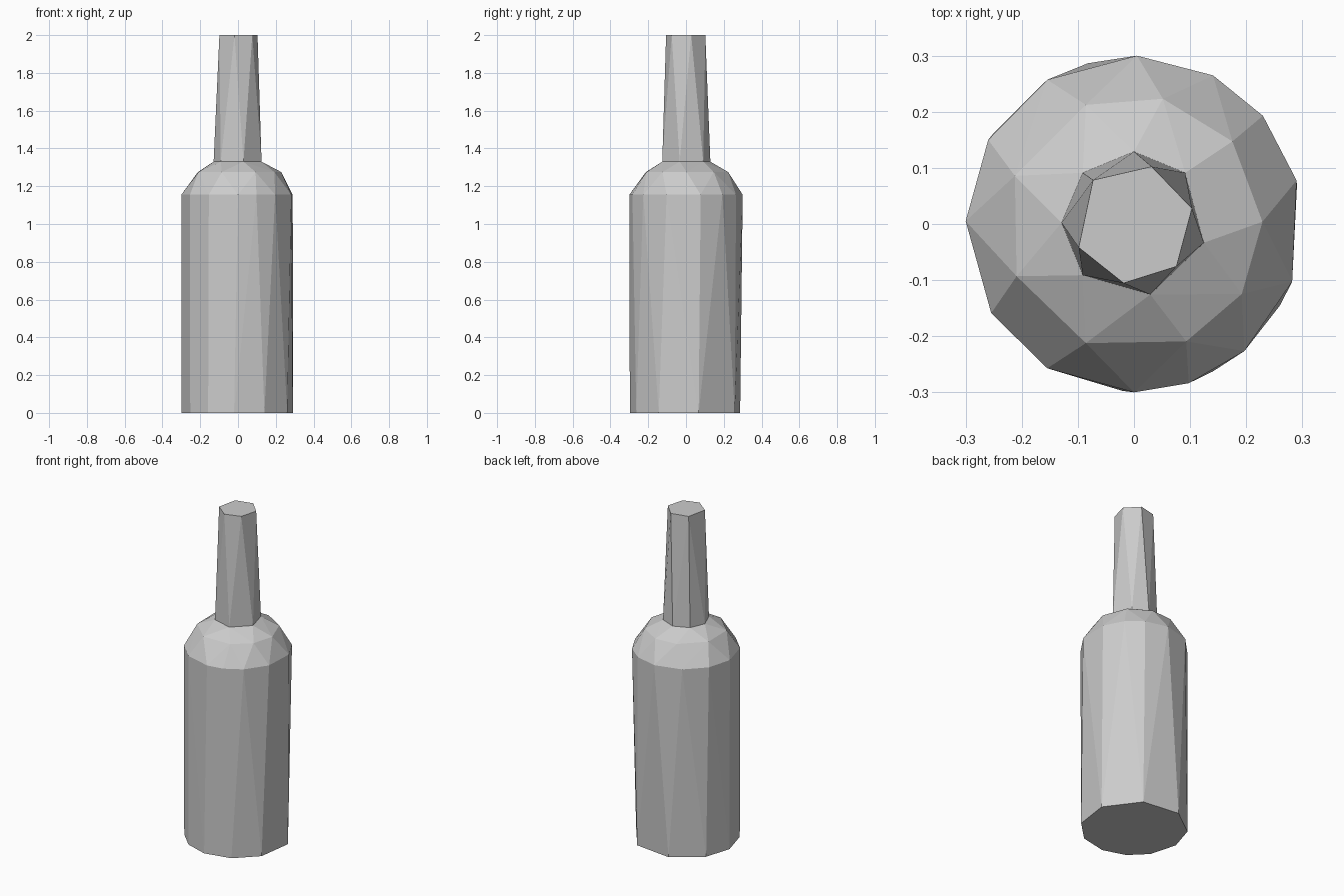
import bpy, bmesh
from math import radians, cos, sin

if "Cube" in bpy.data.objects:
    bpy.data.objects.remove(bpy.data.objects["Cube"])

# Faceted rings: (height, radius, corner angles in degrees)
BASE = (0.0, 0.298, [13, 60, 106, 147, 179, 212, 238, 266, 298, 331])
BODY_TOP = (1.155, 0.3, [15, 40, 62, 89, 121, 150, 179, 212, 239, 270, 289, 311, 340])
SHOULDER = (1.275, 0.229, [1, 40, 77, 112, 158, 204, 248, 294, 327])
NECK_BASE = (1.33, 0.129, [45, 90, 135, 179, 225, 283, 345])
NECK_TOP = (2.0, 0.107, [15, 73, 133, 203, 260, 315])


def shell(name, rings, open_z):
    """Skin a stack of convex rings, leaving the hidden joint open."""
    bm = bmesh.new()
    for z, r, angles in rings:
        for a in angles:
            bm.verts.new((r * cos(radians(a)), r * sin(radians(a)), z))
    bmesh.ops.convex_hull(bm, input=bm.verts[:])
    joint = [f for f in bm.faces if all(abs(v.co.z - open_z) < 1e-4 for v in f.verts)]
    bmesh.ops.delete(bm, geom=joint, context='FACES')
    bmesh.ops.dissolve_limit(bm, angle_limit=radians(0.5),
                             verts=bm.verts[:], edges=bm.edges[:])
    bmesh.ops.recalc_face_normals(bm, faces=bm.faces[:])
    mesh = bpy.data.meshes.new(name)
    bm.to_mesh(mesh)
    bm.free()
    ob = bpy.data.objects.new(name, mesh)
    bpy.context.collection.objects.link(ob)
    # normals face outward even on the open shell
    bm = bmesh.new()
    bm.from_mesh(mesh)
    flip = [f for f in bm.faces
            if f.normal.xy.dot(f.calc_center_median().xy) < -1e-3]
    if flip:
        bmesh.ops.reverse_faces(bm, faces=bm.faces[:])
        bm.to_mesh(mesh)
    bm.free()
    return ob


# Body with rounded shoulder
shell("bottle_body", [BASE, BODY_TOP, SHOULDER, NECK_BASE], NECK_BASE[0])
# Tapered neck with closed top
shell("bottle_neck", [NECK_BASE, NECK_TOP], NECK_BASE[0])
